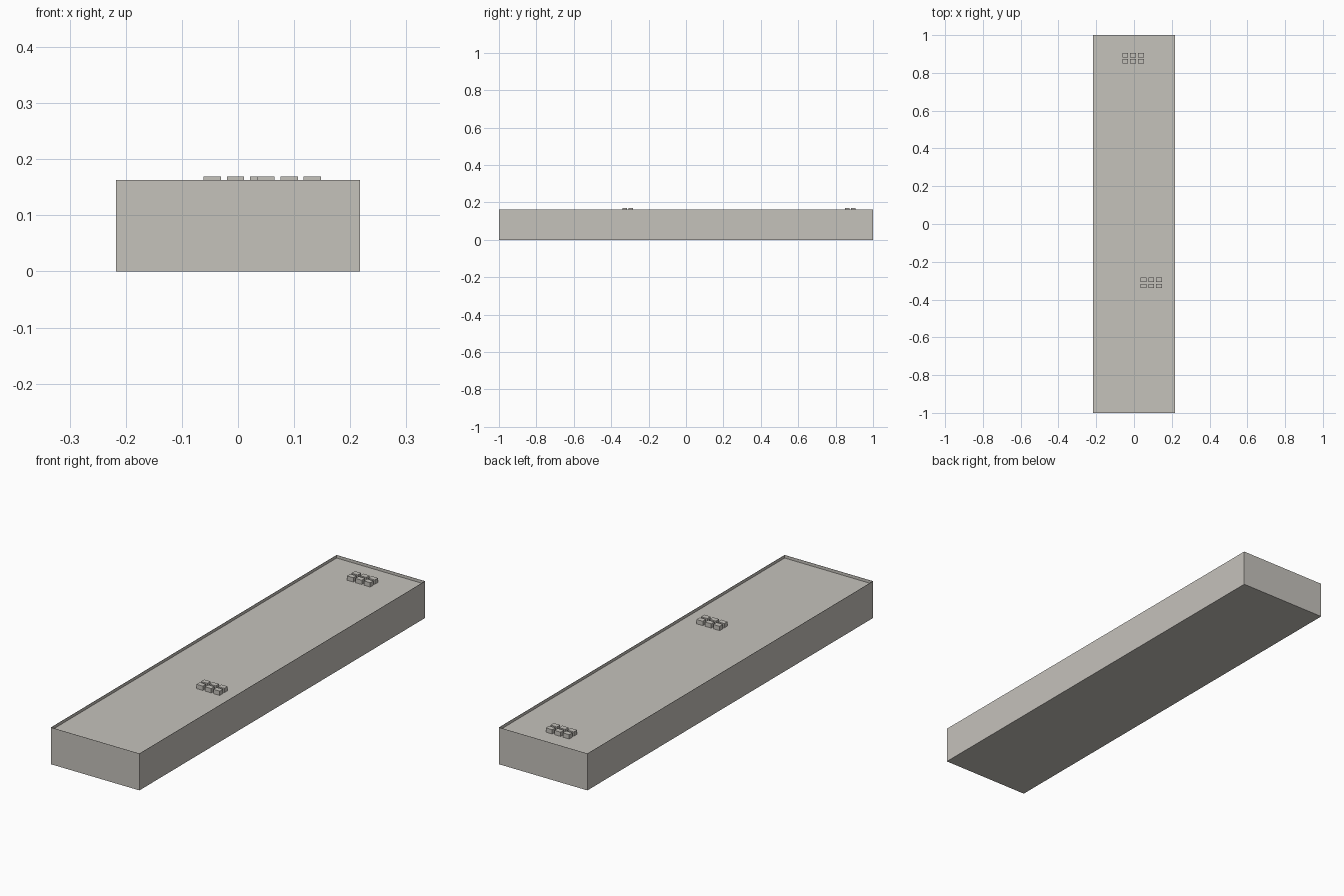
import bpy, bmesh
from mathutils import Matrix, Vector

if "Cube" in bpy.data.objects:
    bpy.data.objects.remove(bpy.data.objects["Cube"])

W, H, FLOOR = 0.434, 0.163, 0.150   # width, wall height, recessed top height

grey = bpy.data.materials.new("warm_grey")
grey.diffuse_color = (0.56, 0.54, 0.50, 1)
grey.use_nodes = True
grey.node_tree.nodes["Principled BSDF"].inputs["Base Color"].default_value = grey.diffuse_color


def add_object(name, bm):
    mesh = bpy.data.meshes.new(name)
    bm.to_mesh(mesh)
    bm.free()
    mesh.materials.append(grey)
    obj = bpy.data.objects.new(name, mesh)
    bpy.context.collection.objects.link(obj)
    return obj


def add_box(bm, x, y, z, sx, sy, sz):
    m = Matrix.Translation((x, y, z)) @ Matrix.Diagonal((sx, sy, sz, 1))
    return bmesh.ops.create_cube(bm, size=1, matrix=m)


# Slab with a shallow recessed top behind a paper-thin rim
bm = bmesh.new()
add_box(bm, 0, 0, H / 2, W, 2, H)
top = [f for f in bm.faces if f.normal.z > 0.9]
bmesh.ops.inset_region(bm, faces=top, thickness=0.001, use_even_offset=True)
inner = [f for f in bm.faces if f.normal.z > 0.9 and f.calc_area() > 0.5]
ret = bmesh.ops.extrude_face_region(bm, geom=inner)
verts = [g for g in ret["geom"] if isinstance(g, bmesh.types.BMVert)]
bmesh.ops.translate(bm, verts=verts, vec=Vector((0, 0, FLOOR - H)))
bmesh.ops.delete(bm, geom=[f for f in inner if f.is_valid], context="FACES")
bmesh.ops.recalc_face_normals(bm, faces=bm.faces)
add_object("slab", bm)

# Two clusters of small blocks, three by two each
for name, cx, cy in (("back_blocks", -0.0045, 0.878), ("front_blocks", 0.091, -0.312)):
    bm = bmesh.new()
    for i in (-1, 0, 1):
        for j in (-0.5, 0.5):
            add_box(bm, cx + i * 0.0415, cy + j * 0.032, (FLOOR + 0.169) / 2,
                    0.031, 0.023, 0.169 - FLOOR)
    add_object(name, bm)
